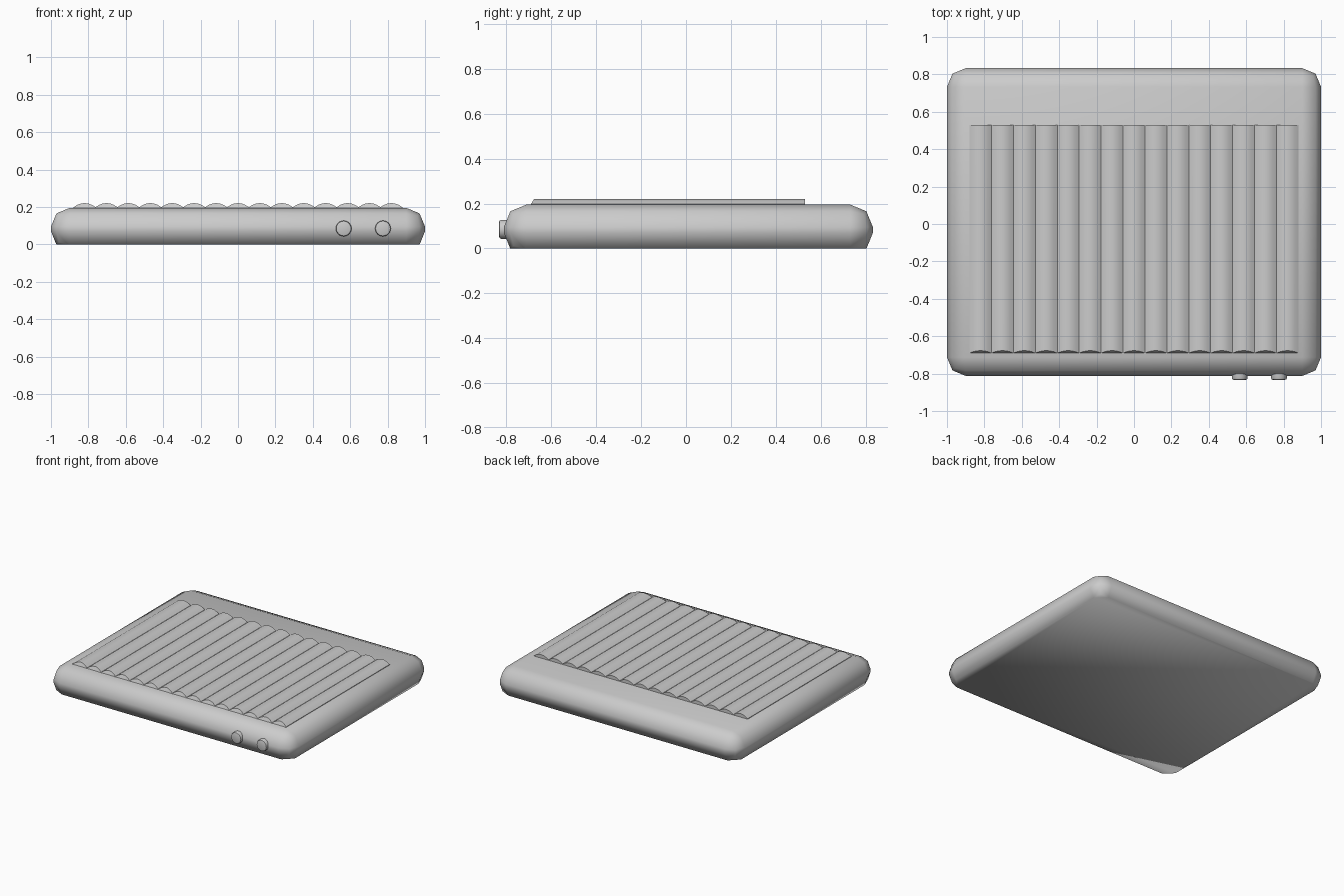
import bpy, bmesh, math
from mathutils import Matrix, Vector

if "Cube" in bpy.data.objects:
    bpy.data.objects.remove(bpy.data.objects["Cube"])


def make_object(name, bm, smooth=None):
    bmesh.ops.recalc_face_normals(bm, faces=bm.faces[:])
    mesh = bpy.data.meshes.new(name)
    bm.to_mesh(mesh)
    bm.free()
    ob = bpy.data.objects.new(name, mesh)
    bpy.context.collection.objects.link(ob)
    bpy.ops.object.select_all(action='DESELECT')
    ob.select_set(True)
    bpy.context.view_layer.objects.active = ob
    if smooth is None:
        bpy.ops.object.shade_smooth()
    else:
        bpy.ops.object.shade_smooth_by_angle(angle=math.radians(smooth))
    return ob


# Body: rounded slab, underside sliced flat through the lower rounding
Y0, Y1, TOP = -0.812, 0.833, 0.195
bm = bmesh.new()
bmesh.ops.create_cube(bm, size=1.0)
bmesh.ops.scale(bm, vec=(2.0, Y1 - Y0, 0.225), verts=bm.verts)
bmesh.ops.translate(bm, vec=(0, (Y0 + Y1) / 2, TOP - 0.1125), verts=bm.verts)
bmesh.ops.bevel(bm, geom=bm.edges[:], offset=0.1, segments=2, profile=0.5,
                affect='EDGES')
bmesh.ops.bisect_plane(bm, geom=bm.verts[:] + bm.edges[:] + bm.faces[:],
                       plane_co=Vector((0, 0, 0.001)), plane_no=Vector((0, 0, 1)),
                       clear_inner=True)
bmesh.ops.holes_fill(bm, edges=[e for e in bm.edges if e.is_boundary], sides=0)
for v in bm.verts:
    if v.co.z < 0.002:
        v.co.z = 0.0
make_object("body", bm)

# Ribbed cover: one strip of shallow arches, front end sloped, back end upright
RIBS, PITCH, STEPS = 15, 0.1172, 6
BASE, VALLEY, RISE = 0.185, 0.199, 0.022
bm = bmesh.new()
front, back = [], []
for i in range(RIBS * STEPS + 1):
    x = (i / STEPS - RIBS / 2) * PITCH
    t = (i % STEPS) / STEPS * 2 - 1
    z = VALLEY + RISE * (1 - t * t)
    front.append((bm.verts.new((x, -0.693, BASE)),
                  bm.verts.new((x, -0.69 + (z - VALLEY) * 0.6, z))))
    back.append((bm.verts.new((x, 0.53, BASE)), bm.verts.new((x, 0.53, z))))
for i in range(RIBS * STEPS):
    (a, b), (c, d) = front[i], front[i + 1]
    (e, f), (g, h) = back[i], back[i + 1]
    for quad in ((a, c, d, b), (b, d, h, f), (f, h, g, e), (e, g, c, a)):
        bm.faces.new(quad)
for k in (0, -1):
    bm.faces.new((front[k][0], front[k][1], back[k][1], back[k][0]))
make_object("ribbed_cover", bm, 35)

# Two round buttons on the front edge
for name, x in (("left_button", 0.565), ("right_button", 0.775)):
    bm = bmesh.new()
    bmesh.ops.create_cone(bm, cap_ends=True, segments=24, radius1=0.042,
                          radius2=0.042, depth=0.04)
    rim = [e for e in bm.edges if all(v.co.z > 0 for v in e.verts)]
    bmesh.ops.bevel(bm, geom=rim, offset=0.009, segments=2, profile=0.5,
                    affect='EDGES')
    bmesh.ops.transform(bm, matrix=Matrix.Translation((x, -0.813, 0.085))
                        @ Matrix.Rotation(math.pi / 2, 4, 'X'), verts=bm.verts)
    make_object(name, bm, 40)
